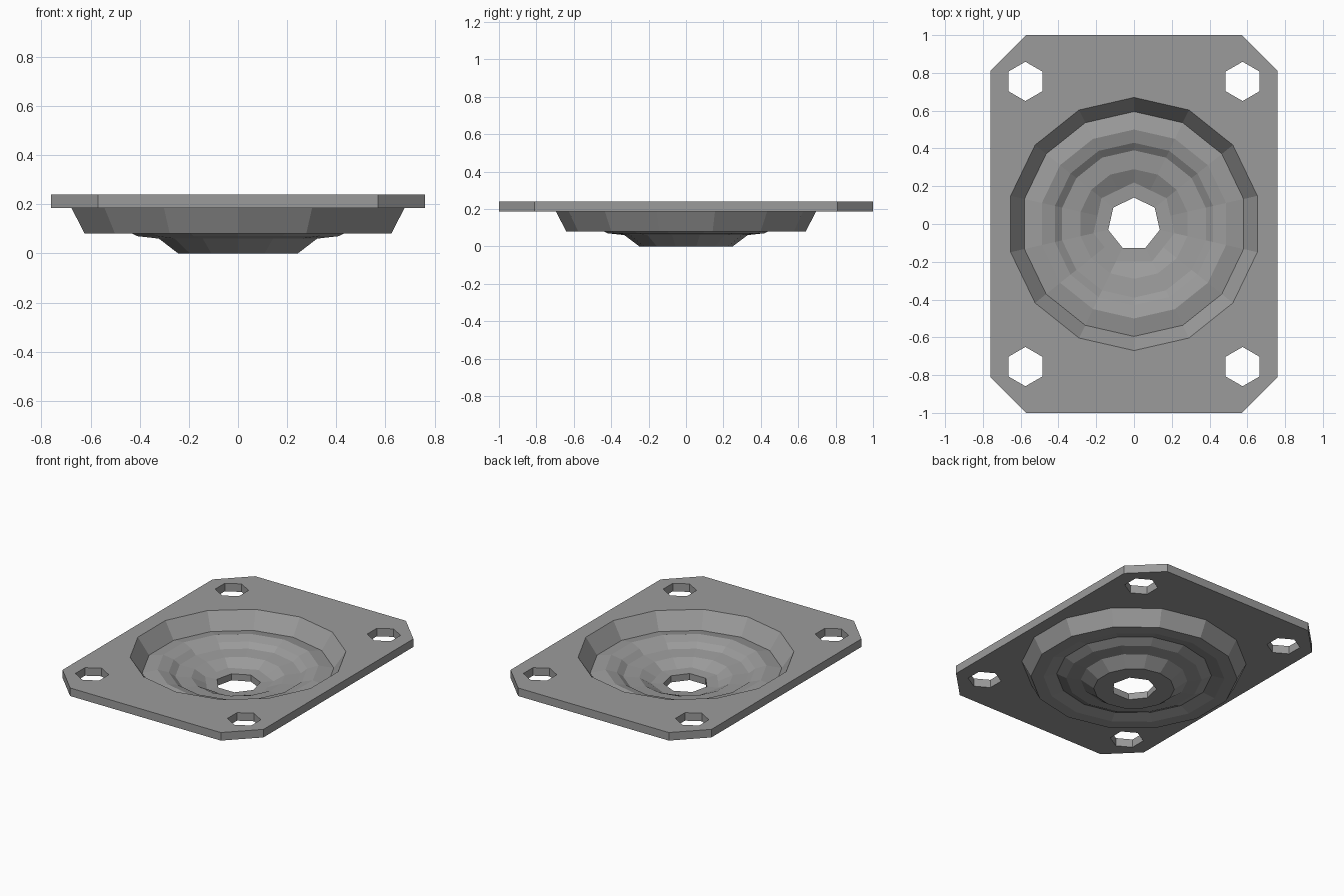
import bpy, bmesh
from math import sin, cos, pi

if "Cube" in bpy.data.objects:
    bpy.data.objects.remove(bpy.data.objects["Cube"])

SIDES = 14
Z_TOP, Z_BOT = 0.24, 0.185
bm = bmesh.new()


def loop(points):
    """Closed ring of vertices and edges."""
    vs = [bm.verts.new(p) for p in points]
    es = [bm.edges.new((vs[i], vs[(i + 1) % len(vs)])) for i in range(len(vs))]
    return vs, es


def circle(r, z, n=SIDES, cx=0, cy=0, coarse=False):
    """Ring of n points; coarse puts every second point on the chord (n/2 sides)."""
    pts = []
    for i in range(n):
        a = pi / 2 + 2 * pi * i / n
        q = r * cos(2 * pi / n) if coarse and i % 2 else r
        pts.append((cx + q * cos(a), cy + q * sin(a), z))
    return loop(pts)


def bridge(a, b):
    n = len(a)
    for i in range(n):
        j = (i + 1) % n
        bm.faces.new((a[i], a[j], b[j], b[i]))


# Plate outline with cut corners and four hexagonal bolt holes
outline = [(0.57, -1), (0.76, -0.81), (0.76, 0.81), (0.57, 1),
           (-0.57, 1), (-0.76, 0.81), (-0.76, -0.81), (-0.57, -1)]
layers = []
for z, rim in ((Z_TOP, 0.67), (Z_BOT, 0.695)):
    rings = [loop([(x, y, z) for x, y in outline])]
    for sx in (-1, 1):
        for sy in (-1, 1):
            rings.append(circle(0.104, z, 6, sx * 0.575, sy * 0.755))
    rings.append(circle(rim, z))
    edges = [e for r in rings for e in r[1]]
    bmesh.ops.triangle_fill(bm, edges=edges, use_beauty=True, use_dissolve=False,
                            normal=(0, 0, 1))
    layers.append([r[0] for r in rings])
for a, b in zip(layers[0][:5], layers[1][:5]):
    bridge(a, b)

# Stepped dish: down the inside, through the centre hole, back up the outside
profile = [(0.595, 0.13), (0.50, 0.15), (0.43, 0.13), (0.39, 0.10),
           (0.29, 0.09), (0.22, 0.05), (0.14, 0.045), (0.14, 0.0),
           (0.25, 0.0), (0.33, 0.06), (0.42, 0.07), (0.48, 0.10),
           (0.56, 0.08), (0.64, 0.08)]
prev = layers[0][5]
for r, z in profile:
    ring = circle(r, z, coarse=r < 0.23)[0]
    bridge(prev, ring)
    prev = ring
bridge(prev, layers[1][5])

bmesh.ops.recalc_face_normals(bm, faces=bm.faces)
mesh = bpy.data.meshes.new("dished_plate")
bm.to_mesh(mesh)
bm.free()
obj = bpy.data.objects.new("dished_plate", mesh)
bpy.context.collection.objects.link(obj)

# Dark grey metal
metal = bpy.data.materials.new("dark_metal")
metal.diffuse_color = (0.33, 0.33, 0.33, 1)
metal.use_nodes = True
metal.node_tree.nodes["Principled BSDF"].inputs["Base Color"].default_value = metal.diffuse_color
mesh.materials.append(metal)
